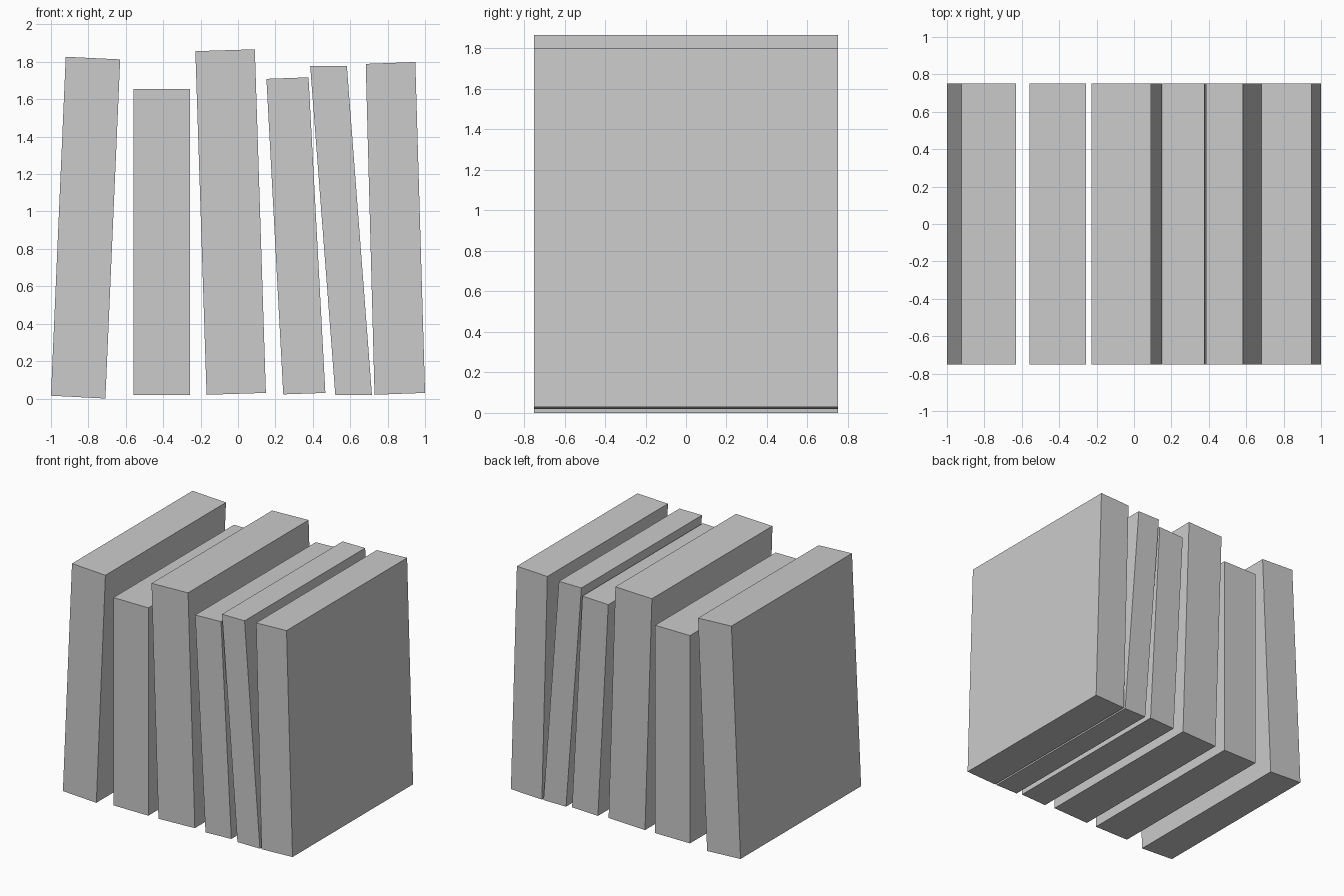
import bpy
import bmesh

if "Cube" in bpy.data.objects:
    bpy.data.objects.remove(bpy.data.objects["Cube"])

HALF_DEPTH = 0.75

# Front outline of each leaning book: bottom left, bottom right, top right, top left (x, z)
BOOKS = [
    [(-1.0, 0.015), (-0.709, 0.0), (-0.63, 1.813), (-0.921, 1.827)],
    [(-0.56, 0.02), (-0.256, 0.02), (-0.256, 1.656), (-0.56, 1.656)],
    [(-0.168, 0.02), (0.149, 0.03), (0.09, 1.867), (-0.228, 1.857)],
    [(0.242, 0.022), (0.467, 0.03), (0.377, 1.717), (0.152, 1.709)],
    [(0.52, 0.02), (0.716, 0.02), (0.582, 1.778), (0.386, 1.778)],
    [(0.73, 0.02), (1.0, 0.03), (0.948, 1.799), (0.683, 1.789)],
]


def make_book(name, outline):
    """Extrude a front outline through the full depth of the row."""
    bm = bmesh.new()
    front = bm.faces.new([bm.verts.new((x, -HALF_DEPTH, z)) for x, z in outline])
    ext = bmesh.ops.extrude_face_region(bm, geom=[front], use_keep_orig=True)
    back = [v for v in ext["geom"] if isinstance(v, bmesh.types.BMVert)]
    bmesh.ops.translate(bm, verts=back, vec=(0, 2 * HALF_DEPTH, 0))
    bmesh.ops.recalc_face_normals(bm, faces=bm.faces)
    mesh = bpy.data.meshes.new(name)
    bm.to_mesh(mesh)
    bm.free()
    bpy.context.collection.objects.link(bpy.data.objects.new(name, mesh))


# Row of books, left to right
for i, outline in enumerate(BOOKS, 1):
    make_book(f"book_{i}", outline)
